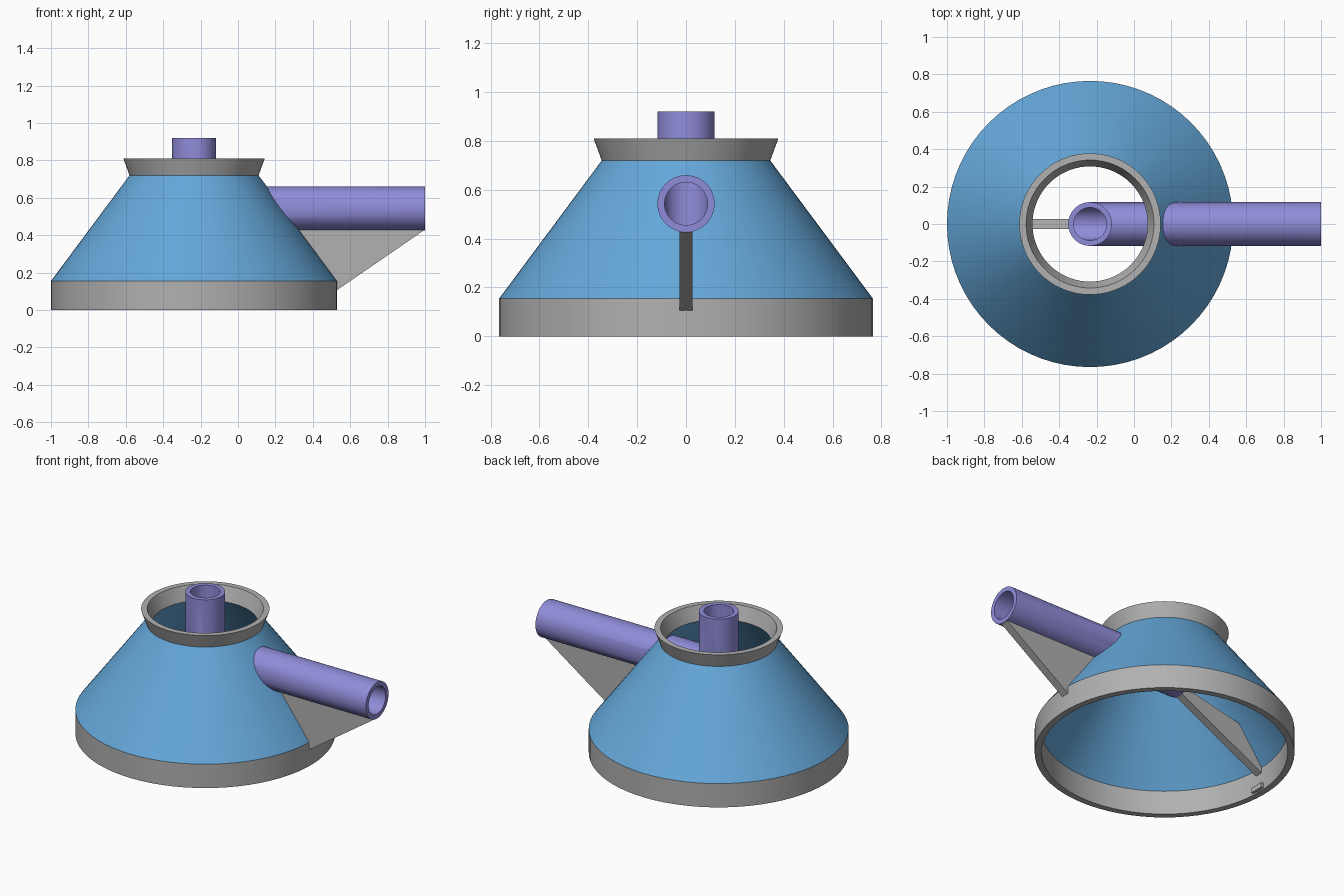
import bpy, bmesh, math

if "Cube" in bpy.data.objects:
    bpy.data.objects.remove(bpy.data.objects["Cube"])

CX = -0.235          # axis of the cone
PIPE_Z = 0.543       # height of the side pipe
END_X = 1.0


def material(name, rgb):
    m = bpy.data.materials.new(name)
    m.diffuse_color = (*rgb, 1)
    m.use_nodes = True
    m.node_tree.nodes["Principled BSDF"].inputs["Base Color"].default_value = m.diffuse_color
    return m


blue = material("blue", (0.13, 0.39, 0.70))
grey = material("grey", (0.44, 0.44, 0.44))
purple = material("purple", (0.28, 0.265, 0.70))


def make(name, verts, faces, mat, smooth=True, recalc=False):
    me = bpy.data.meshes.new(name)
    me.from_pydata(verts, [], faces)
    if recalc:
        bm = bmesh.new()
        bm.from_mesh(me)
        bmesh.ops.recalc_face_normals(bm, faces=bm.faces)
        bm.to_mesh(me)
        bm.free()
    me.materials.append(mat)
    ob = bpy.data.objects.new(name, me)
    bpy.context.collection.objects.link(ob)
    if smooth:
        shade(ob)
    return ob


def select(ob):
    bpy.ops.object.select_all(action='DESELECT')
    ob.select_set(True)
    bpy.context.view_layer.objects.active = ob


def shade(ob):
    select(ob)
    bpy.ops.object.shade_smooth_by_angle(angle=math.radians(30))


def lathe(name, profile, mat, closed=False, n=72):
    """Turn an (r, z) profile round the cone axis."""
    verts = [(CX + r * math.cos(2 * math.pi * a / n), r * math.sin(2 * math.pi * a / n), z)
             for r, z in profile for a in range(n)]
    k = len(profile)
    faces = []
    for i in range(k if closed else k - 1):
        j = (i + 1) % k
        for a in range(n):
            b = (a + 1) % n
            faces.append((i * n + a, i * n + b, j * n + b, j * n + a))
    return make(name, verts, faces, mat)


def plate(name, outline, thick, mat):
    """Upright plate from an (x, z) outline, centred on y = 0."""
    k = len(outline)
    verts = [(x, s * thick / 2, z) for s in (-1, 1) for x, z in outline]
    faces = [tuple(range(k)), tuple(range(2 * k - 1, k - 1, -1))]
    faces += [(i, (i + 1) % k, k + (i + 1) % k, k + i) for i in range(k)]
    return make(name, verts, faces, mat, smooth=False, recalc=True)


# Base ring, cone shell and flared collar
lathe("base_ring", [(0.725, 0.155), (0.725, 0), (0.765, 0), (0.765, 0.155)], grey)
cone = lathe("cone_shell", [(0.765, 0.155), (0.345, 0.72), (0.308, 0.72), (0.725, 0.155)],
             blue, closed=True)
lathe("collar", [(0.345, 0.72), (0.378, 0.81), (0.342, 0.81), (0.308, 0.72)], grey)

# Hole in the cone wall where the pipe passes
n = 48
ring = [(0.105 * math.cos(2 * math.pi * a / n), 0.105 * math.sin(2 * math.pi * a / n)) for a in range(n)]
cutter = make("pipe_cutter", [(x, u, PIPE_Z + v) for x in (CX, END_X) for u, v in ring],
              [tuple(range(n)), tuple(range(n, 2 * n))] +
              [(a, (a + 1) % n, n + (a + 1) % n, n + a) for a in range(n)],
              blue, smooth=False, recalc=True)
cutter.hide_render = True
mod = cone.modifiers.new("pipe_hole", 'BOOLEAN')
mod.operation = 'DIFFERENCE'
mod.solver = 'EXACT'
mod.object = cutter
select(cone)
bpy.ops.object.modifier_move_to_index(modifier=mod.name, index=0)
bpy.ops.object.modifier_apply(modifier=mod.name)
bpy.data.objects.remove(cutter)

# Mitred elbow pipe: upright outlet in the middle, inlet at the side
verts = []
for r, order in ((0.117, 1), (0.088, -1)):
    loops = []
    for stage in range(3):
        pts = []
        for a in range(n):
            c, s = r * math.cos(2 * math.pi * a / n), r * math.sin(2 * math.pi * a / n)
            pts.append([(CX + c, s, 0.92), (CX + c, s, PIPE_Z + c), (END_X, s, PIPE_Z + c)][stage])
        loops.append(pts)
    for pts in loops[::order]:
        verts += pts
faces = []
for i in range(6):
    j = (i + 1) % 6
    for a in range(n):
        b = (a + 1) % n
        faces.append((i * n + a, i * n + b, j * n + b, j * n + a))
make("elbow_pipe", verts, faces, purple, recalc=True)

# Outer gusset below the pipe, inner rib opposite it, small tab in the base ring
plate("outer_gusset", [(CX + 0.755, 0.10), (END_X, 0.43), (END_X - 0.01, 0.438),
                       (CX + 0.54, 0.438), (CX + 0.745, 0.155)], 0.052, grey)
plate("inner_rib", [(CX - 0.10, 0.435), (CX - 0.10, 0.49), (CX - 0.575, 0.385),
                    (CX - 0.745, 0.155), (CX - 0.74, 0.11)], 0.052, grey)
plate("ring_tab", [(CX - 0.74, 0.008), (CX - 0.74, 0.04), (CX - 0.705, 0.04),
                   (CX - 0.705, 0.008)], 0.09, grey)
